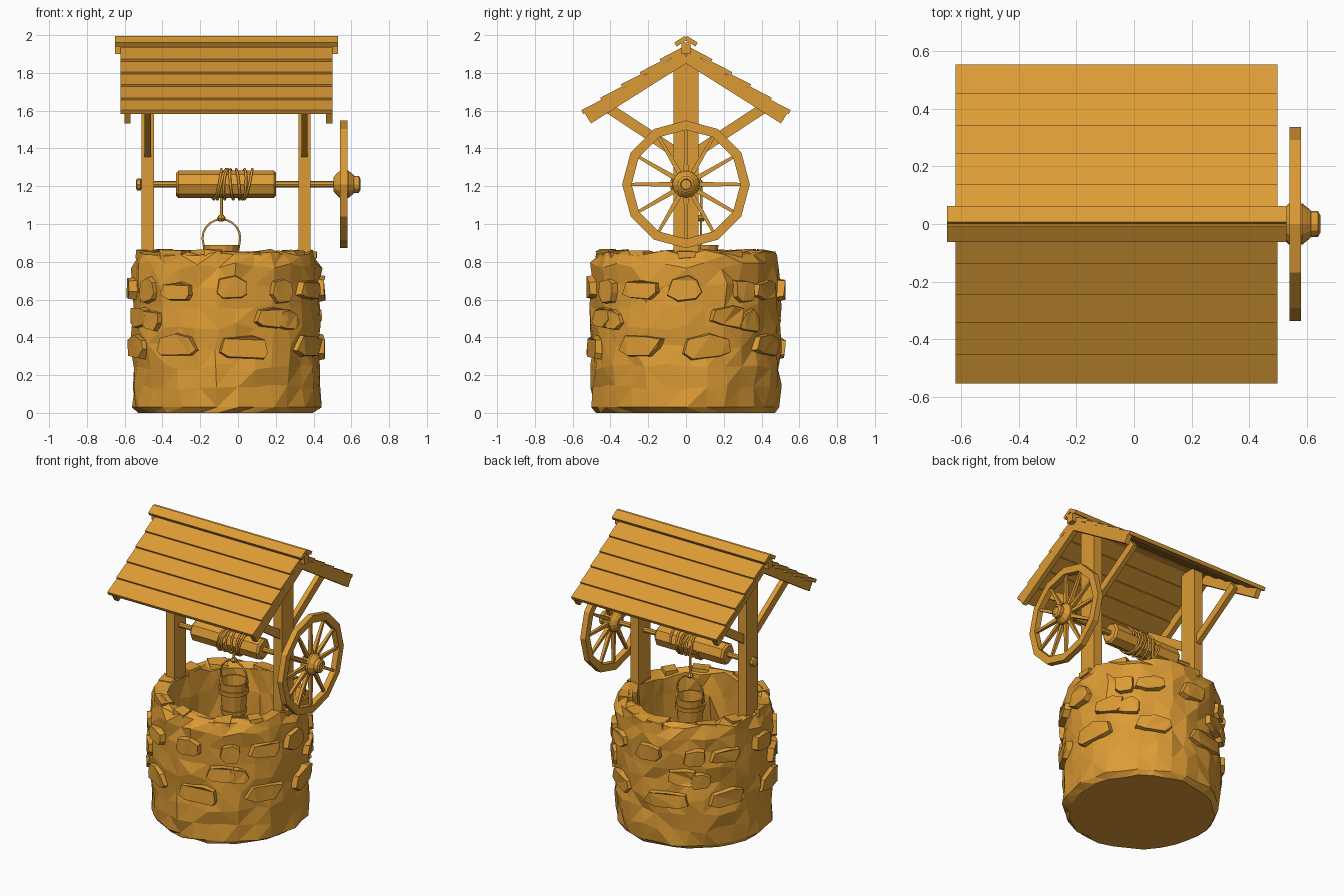
import bpy, bmesh, math, random
from mathutils import Vector, Matrix

random.seed(7)
if "Cube" in bpy.data.objects:
    bpy.data.objects.remove(bpy.data.objects["Cube"], do_unlink=True)

ochre = bpy.data.materials.new("ochre")
ochre.use_nodes = True
COLOUR = (0.72, 0.33, 0.035, 1)
ochre.diffuse_color = COLOUR
ochre.node_tree.nodes["Principled BSDF"].inputs["Base Color"].default_value = COLOUR

CX = -0.063          # centre line of the well
AXLE = 1.21          # axle height
X_AXIS, Z_AXIS = Vector((1, 0, 0)), Vector((0, 0, 1))


def finish(name, bm):
    bmesh.ops.recalc_face_normals(bm, faces=bm.faces)
    mesh = bpy.data.meshes.new(name)
    bm.to_mesh(mesh)
    bm.free()
    mesh.materials.append(ochre)
    ob = bpy.data.objects.new(name, mesh)
    bpy.context.collection.objects.link(ob)
    return ob


def add_beam(bm, p, q, width, thick, taper=1.0):
    """Box from p to q; taper scales the far end."""
    p, q = Vector(p), Vector(q)
    d = (q - p).normalized()
    side = Vector((0, 1, 0)) if abs(d.x) > 0.9 else X_AXIS
    up = side.cross(d)
    ends = []
    for c, k in ((p, 1.0), (q, taper)):
        ends.append([bm.verts.new(c + side * (a * width * k / 2) + up * (b * thick * k / 2))
                     for a, b in ((-1, -1), (1, -1), (1, 1), (-1, 1))])
    for i in range(4):
        j = (i + 1) % 4
        bm.faces.new((ends[0][i], ends[0][j], ends[1][j], ends[1][i]))
    bm.faces.new(ends[0])
    bm.faces.new(ends[1])


def beam(name, p, q, width, thick):
    bm = bmesh.new()
    add_beam(bm, p, q, width, thick)
    return finish(name, bm)


def lathe(name, profile, n, loc, along_x=False, loop=False, jitter=0.0):
    """Revolve (radius, height) points; loop joins the last ring to the first."""
    bm = bmesh.new()
    rings = []
    for r, h in profile:
        ring = []
        for i in range(n):
            a = math.tau * (i + random.uniform(-9, 9) * jitter) / n
            rr = r + random.uniform(-jitter, jitter)
            hh = h + random.uniform(-jitter, jitter) * (1.2 if h > 0.03 else 0)
            u, v = rr * math.cos(a), rr * math.sin(a)
            ring.append(bm.verts.new((hh, u, v) if along_x else (u, v, hh)))
        rings.append(ring)
    pairs = list(zip(rings, rings[1:])) + ([(rings[-1], rings[0])] if loop else [])
    for a, b in pairs:
        for i in range(n):
            j = (i + 1) % n
            bm.faces.new((a[i], a[j], b[j], b[i]))
    if not loop:
        bm.faces.new(rings[0])
        bm.faces.new(rings[-1])
    if jitter:
        bmesh.ops.triangulate(bm, faces=[f for f in bm.faces if len(f.verts) == 4])
    ob = finish(name, bm)
    ob.location = loc
    return ob


def cord(name, points, radius):
    cu = bpy.data.curves.new(name, 'CURVE')
    cu.dimensions = '3D'
    cu.bevel_depth = radius
    cu.bevel_resolution = 1
    cu.use_fill_caps = True
    sp = cu.splines.new('POLY')
    sp.points.add(len(points) - 1)
    for pt, co in zip(sp.points, points):
        pt.co = (*co, 1)
    cu.materials.append(ochre)
    ob = bpy.data.objects.new(name, cu)
    bpy.context.collection.objects.link(ob)


# Stone wall: rough shell with a hollow shaft
outer = [(0.465, 0), (0.495, 0.03)] + [(0.497, 0.03 + 0.107 * i) for i in range(1, 8)]
rim = [(0.475, 0.845), (0.43, 0.85), (0.38, 0.84)]
shaft = [(0.37, 0.7), (0.375, 0.5), (0.37, 0.25), (0.37, 0.03)]
lathe("stone_wall", outer + rim + shaft, 30, (CX, 0, 0), jitter=0.015)

# Protruding stones: (height, angle, width, tall), repeated on every side
STONES = [(0.65, -31, 0.22, 0.10), (0.66, 2, 0.19, 0.13), (0.65, 36, 0.14, 0.13),
          (0.49, -50, 0.15, 0.12), (0.51, 27, 0.20, 0.12), (0.36, -30, 0.28, 0.12),
          (0.35, 14, 0.32, 0.13)]
bm = bmesh.new()
for side in range(4):
    for z, deg, w, h in STONES:
        a = math.radians(deg + 90 * side - 90 + random.uniform(-3, 3))
        outline = [(-1, -0.6), (-0.5, -1), (0.6, -1), (1, -0.4), (0.9, 0.7), (0.2, 1), (-0.8, 0.8)]
        rings = [[], []]
        for u, v in outline:
            u += random.uniform(-0.15, 0.15)
            v += random.uniform(-0.2, 0.2)
            for ring, r, k in ((rings[0], 0.46, 1.0), (rings[1], 0.525, 0.85)):
                b = a + u * k * w / 2 / 0.5
                rr = r + random.uniform(-0.006, 0.006)
                ring.append(bm.verts.new((CX + rr * math.cos(b), rr * math.sin(b), z + v * k * h / 2)))
        n = len(outline)
        for i in range(n):
            j = (i + 1) % n
            bm.faces.new((rings[0][i], rings[0][j], rings[1][j], rings[1][i]))
        bm.faces.new(rings[0])
        bmesh.ops.triangulate(bm, faces=[bm.faces.new(rings[1])])
finish("wall_stones", bm)

# Loose flat stones on the rim
bm = bmesh.new()
for i in range(11):
    a = math.tau * (i + random.uniform(-0.2, 0.2)) / 11
    m = (Matrix.Translation((CX + 0.43 * math.cos(a), 0.43 * math.sin(a), 0.842))
         @ Matrix.Rotation(a, 4, 'Z') @ Matrix.Diagonal((0.09, random.uniform(0.08, 0.15), 0.035, 1)))
    for v in bmesh.ops.create_cube(bm, size=1, matrix=m)["verts"]:
        v.co += Vector([random.uniform(-0.01, 0.01) for _ in range(3)])
finish("rim_stones", bm)

# Posts with knee braces
for name, x in (("right", -0.478), ("left", 0.352)):
    beam(name + "_post", (x, 0, 0.76), (x, 0, 1.9), 0.065, 0.13)
    for part, s in (("front", -1), ("back", 1)):
        beam(f"{name}_{part}_brace", (x, s * 0.04, 1.37), (x, s * 0.42, 1.62), 0.034, 0.055)


# Roof: overlapping planks, gable rafters and ridge
def slope(y):
    return 1.965 - 0.65 * y


EDGES = [0.0, 0.14, 0.245, 0.345, 0.455, 0.555]
for part, s in (("front", -1), ("back", 1)):
    bm = bmesh.new()
    for y0, y1 in zip(EDGES, EDGES[1:]):
        y0 = max(y0 - 0.02, 0)
        add_beam(bm, (CX + 0.002, s * y0, slope(y0) - 0.032),
                 (CX + 0.002, s * (y1 - 0.006), slope(y1) - 0.012), 1.12, 0.024)
    finish(part + "_roof_planks", bm)
    for name, x in (("right", -0.585), ("left", 0.482)):
        beam(f"{name}_{part}_rafter", (x, s * 0.0, 1.888), (x, s * 0.52, 1.56), 0.034, 0.065)
    beam(part + "_ridge_board", (-0.06, 0, 1.985), (-0.06, s * 0.056, 1.95), 1.18, 0.024)
beam("ridge_beam", (-0.65, 0, 1.93), (0.53, 0, 1.93), 0.05, 0.06)

# Winding axle and drum
lathe("axle", [(0.018, -0.53), (0.018, 0.62)], 8, (0, 0, AXLE), True)
lathe("axle_end_nut", [(0.02, -0.54), (0.032, -0.535), (0.032, -0.515), (0.02, -0.51)], 8, (0, 0, AXLE), True)
lathe("winding_drum", [(0.06, -0.328), (0.073, -0.315), (0.073, 0.19), (0.06, 0.202)], 8, (0, 0, AXLE), True)

# Rope wound round the drum, then dropping to the bucket
BX, BY = -0.088, 0.08
coil = []
for i in range(85):
    a = math.tau * i / 12
    x = 0.065 - 0.19 * i / 84 + 0.018 * math.sin(a * 0.83)
    coil.append((x, 0.08 * math.cos(a), AXLE + 0.08 * math.sin(a)))
cord("rope_coil", coil, 0.007)
cord("hanging_rope", [(BX, BY, AXLE + 0.02), (BX, BY, 1.02)], 0.008)
lathe("rope_knot", [(0.012, -0.016), (0.024, 0), (0.012, 0.018)], 8, (BX, BY, 1.03))

# Bucket with hoops and handle
lathe("bucket", [(0.07, 0.62), (0.094, 0.888), (0.082, 0.888), (0.062, 0.64)], 14, (BX, BY, 0))
for name, z, r in (("lower", 0.67, 0.078), ("upper", 0.81, 0.0905)):
    lathe(name + "_bucket_hoop", [(r, z), (r + 0.005, z), (r + 0.008, z + 0.03), (r, z + 0.03)],
          14, (BX, BY, 0), loop=True)
arc = [(BX + 0.1 * math.cos(t), BY, 0.925 + 0.1 * math.sin(t))
       for t in [math.pi * i / 10 for i in range(11)]]
cord("bucket_handle", [(BX + 0.09, BY, 0.86)] + arc + [(BX - 0.09, BY, 0.86)], 0.006)

# Wheel: twelve-sided rim, tapered spokes, stepped hub
lathe("wheel_rim", [(0.338, 0.54), (0.338, 0.58), (0.288, 0.58), (0.288, 0.54)], 12,
      (0, 0, AXLE), True, loop=True)
bm = bmesh.new()
for i in range(12):
    a = math.tau * i / 12
    d = Vector((0, math.cos(a), math.sin(a)))
    c = Vector((0.56, 0, AXLE))
    add_beam(bm, c + d * 0.05, c + d * 0.3, 0.026, 0.026, 0.6)
finish("wheel_spokes", bm)
lathe("wheel_hub", [(0.035, 0.505), (0.055, 0.52), (0.072, 0.54), (0.072, 0.585), (0.05, 0.612),
                    (0.045, 0.615), (0.045, 0.64), (0.03, 0.648), (0.026, 0.64)], 12, (0, 0, AXLE), True)
